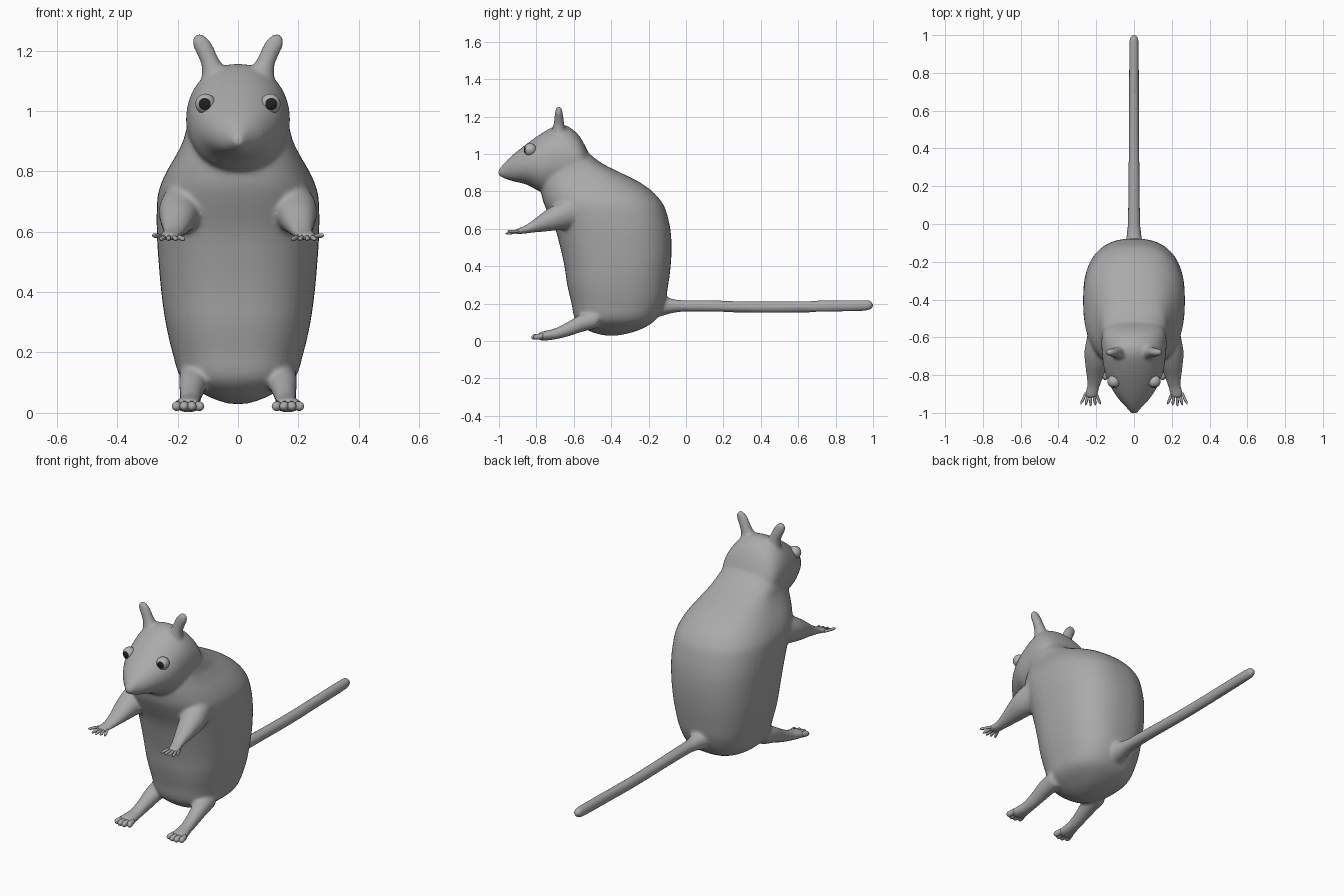
import bpy, bmesh, math
from mathutils import Vector


def material(name, rgb):
    m = bpy.data.materials.new(name)
    m.diffuse_color = (*rgb, 1)
    return m


GREY = material("fur grey", (0.40, 0.40, 0.40))
EYE = material("eye grey", (0.45, 0.45, 0.45))
BLACK = material("pupil black", (0.015, 0.015, 0.015))


def spline(rows, steps):
    """Catmull-Rom interpolation through the section rows."""
    out = []
    for i in range(len(rows) - 1):
        a, b, c, d = (rows[max(0, min(len(rows) - 1, i + k))] for k in (-1, 0, 1, 2))
        for s in range(steps):
            t = s / steps
            out.append([0.5 * (2 * q + (r - p) * t + (2 * p - 5 * q + 4 * r - w) * t * t
                               + (3 * q - p - 3 * r + w) * t ** 3)
                        for p, q, r, w in zip(a, b, c, d)])
    return out + [list(rows[-1])]


def loft(bm, rows, axis="Y", side=1, power=2.0, seg=32, steps=4):
    """Closed skin through rows (x, y, z, half width, other half size)."""
    rings = []
    for x, y, z, a, b in spline(rows, steps):
        ring = []
        for k in range(seg):
            c, s = math.cos(math.tau * k / seg), math.sin(math.tau * k / seg)
            u = math.copysign(abs(c) ** (2 / power), c) * max(a, 0.001)
            v = math.copysign(abs(s) ** (2 / power), s) * max(b, 0.001)
            co = (x + u, y, z + v) if axis == "Y" else (x + u, y + v, z)
            ring.append(bm.verts.new((co[0] * side, co[1], co[2])))
        rings.append(ring)
    for r, q in zip(rings, rings[1:]):
        for k in range(seg):
            n = (k + 1) % seg
            bm.faces.new((r[k], r[n], q[n], q[k]))
    bm.faces.new(rings[0])
    bm.faces.new(rings[-1])


def finish(bm, name, mats):
    bmesh.ops.recalc_face_normals(bm, faces=bm.faces)
    me = bpy.data.meshes.new(name)
    for f in bm.faces:
        f.smooth = True
    bm.to_mesh(me)
    bm.free()
    ob = bpy.data.objects.new(name, me)
    bpy.context.collection.objects.link(ob)
    for m in mats:
        me.materials.append(m)
    return ob


body = bmesh.new()

# trunk: z, front y, back y, half width
trunk = [(0.03, -0.44, -0.36, 0.03), (0.055, -0.52, -0.26, 0.10), (0.11, -0.59, -0.165, 0.185),
         (0.20, -0.612, -0.115, 0.217), (0.30, -0.635, -0.095, 0.24), (0.40, -0.65, -0.082, 0.254),
         (0.50, -0.672, -0.077, 0.263), (0.60, -0.70, -0.084, 0.269), (0.70, -0.745, -0.108, 0.268),
         (0.75, -0.765, -0.135, 0.258), (0.80, -0.775, -0.18, 0.236), (0.85, -0.78, -0.25, 0.207),
         (0.90, -0.77, -0.35, 0.182), (0.95, -0.74, -0.45, 0.168), (1.00, -0.70, -0.515, 0.14)]
loft(body, [(0, (f + b) / 2, z, w, (b - f) / 2) for z, f, b, w in trunk], "Z", power=2.45, seg=48)

# head: y, bottom z, top z, half width
head = [(-1.004, 0.886, 0.912, 0.014), (-0.97, 0.868, 0.953, 0.042), (-0.92, 0.853, 1.0, 0.087),
        (-0.85, 0.835, 1.055, 0.13), (-0.78, 0.80, 1.105, 0.156), (-0.70, 0.79, 1.15, 0.168),
        (-0.64, 0.79, 1.152, 0.172), (-0.58, 0.82, 1.108, 0.168), (-0.54, 0.86, 1.045, 0.145),
        (-0.51, 0.91, 0.98, 0.08)]
loft(body, [(0, y, (b + t) / 2, w, (t - b) / 2) for y, b, t, w in head], power=2.1, seg=40)

# tail
loft(body, [(0, -0.20, 0.19, 0.07, 0.075), (0, -0.12, 0.188, 0.052, 0.052), (0, -0.04, 0.187, 0.037, 0.033),
            (0, 0.1, 0.187, 0.032, 0.031), (0, 0.45, 0.181, 0.028, 0.031), (0, 0.8, 0.187, 0.027, 0.031),
            (0, 0.96, 0.19, 0.026, 0.029), (0, 0.99, 0.192, 0.019, 0.021), (0, 1.003, 0.192, 0.006, 0.006)])

for side in (1, -1):
    # ear
    loft(body, [(0.075, -0.68, 1.06, 0.05, 0.045), (0.083, -0.68, 1.14, 0.037, 0.033),
                (0.100, -0.679, 1.18, 0.033, 0.026), (0.118, -0.68, 1.22, 0.034, 0.021),
                (0.126, -0.68, 1.243, 0.025, 0.016), (0.130, -0.68, 1.256, 0.009, 0.007)], "Z", side)
    # arm and palm
    loft(body, [(0.16, -0.56, 0.70, 0.08, 0.09), (0.19, -0.67, 0.67, 0.072, 0.076),
                (0.20, -0.75, 0.642, 0.058, 0.057), (0.207, -0.81, 0.616, 0.044, 0.036),
                (0.215, -0.86, 0.596, 0.035, 0.022), (0.225, -0.895, 0.587, 0.036, 0.016),
                (0.228, -0.918, 0.583, 0.032, 0.012)], side=side)
    # hind leg and foot
    loft(body, [(0.145, -0.47, 0.12, 0.05, 0.05), (0.15, -0.56, 0.095, 0.046, 0.048),
                (0.155, -0.63, 0.064, 0.038, 0.04), (0.16, -0.70, 0.038, 0.036, 0.03),
                (0.165, -0.76, 0.027, 0.045, 0.026), (0.166, -0.79, 0.025, 0.042, 0.021)], side=side)

body = finish(body, "body", [GREY])
rm = body.modifiers.new("merge", "REMESH")
rm.mode = "VOXEL"
rm.voxel_size = 0.009
rm.use_smooth_shade = True
sm = body.modifiers.new("soften", "SMOOTH")
sm.factor = 0.5
sm.iterations = 9


def digit(bm, start, end, r, side):
    a, b = Vector(start), Vector(end)
    rows = [(*a.lerp(b, t), r * k, r * k) for t, k in
            ((0, 1), (0.35, 1), (0.65, 1.05), (0.88, 0.8), (1, 0.15))]
    loft(bm, rows, side=side, seg=10, steps=2)


# fingers and toes
fingers, toes = bmesh.new(), bmesh.new()
for side in (1, -1):
    for i in range(5):
        k = i - 2
        digit(fingers, (0.228 + k * 0.013, -0.893, 0.585),
              (0.230 + k * 0.026, -0.965 + 0.005 * abs(k), 0.574 + (0.014 if i == 4 else 0)), 0.0075, side)
    for i in range(4):
        k = i - 1.5
        digit(toes, (0.166 + k * 0.021, -0.765, 0.026),
              (0.165 + k * 0.027, -0.833 + 0.012 * abs(k), 0.020), 0.0155, side)
finish(fingers, "fingers", [GREY])
finish(toes, "toes", [GREY])

# eyes: the sphere's pole looks forward, its cap is the pupil
for side, label in ((1, "left"), (-1, "right")):
    bm = bmesh.new()
    bmesh.ops.create_uvsphere(bm, u_segments=32, v_segments=20, radius=0.034)
    look = Vector((0.12 * side, -1, 0.0)).normalized()
    for f in bm.faces:
        f.material_index = 1 if f.calc_center_median().normalized().z > 0.77 else 0
    rot = look.to_track_quat("Z", "Y").to_matrix()
    bmesh.ops.rotate(bm, verts=bm.verts, cent=(0, 0, 0), matrix=rot)
    bmesh.ops.translate(bm, verts=bm.verts, vec=(0.107 * side, -0.833, 1.023))
    finish(bm, label + "_eye", [EYE, BLACK])
